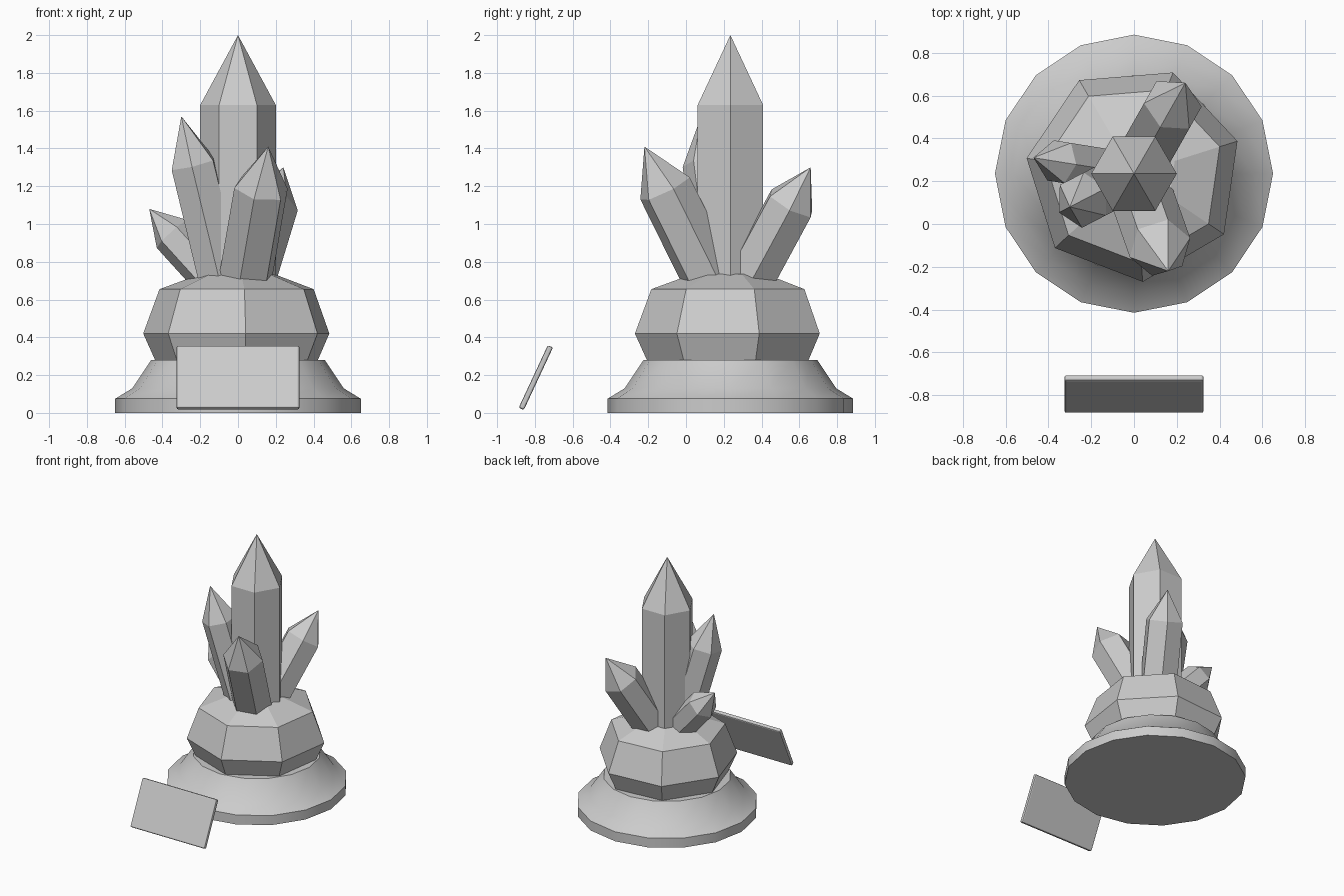
import bpy, bmesh, math
from mathutils import Matrix, Vector

if "Cube" in bpy.data.objects:
    bpy.data.objects.remove(bpy.data.objects["Cube"])

CY = 0.235  # centre of the display in y


def make(name, bm):
    bmesh.ops.recalc_face_normals(bm, faces=bm.faces)
    me = bpy.data.meshes.new(name)
    bm.to_mesh(me)
    bm.free()
    ob = bpy.data.objects.new(name, me)
    bpy.context.collection.objects.link(ob)
    return ob


def lathe(name, profile, sides, offset=0.0, mat=Matrix()):
    """Rings of (radius, z); a zero radius makes a point, open ends are capped."""
    bm = bmesh.new()
    rings = []
    for r, z in profile:
        n = sides if r > 0 else 1
        rings.append([bm.verts.new(mat @ Vector((
            r * math.cos(offset + math.tau * i / sides),
            r * math.sin(offset + math.tau * i / sides), z))) for i in range(n)])
    for a, b in zip(rings, rings[1:]):
        for i in range(sides):
            j = (i + 1) % sides
            if len(b) == 1:
                bm.faces.new((a[i], a[j], b[0]))
            else:
                bm.faces.new((a[i], a[j], b[j], b[i]))
    for ring in (rings[0], rings[-1]):
        if len(ring) > 1:
            bm.faces.new(ring)
    return make(name, bm)


def crystal(name, tip, radius, point, roll=0.0, start=0.09, z0=0.66):
    """Hexagonal crystal leaning outward from the rock to its tip."""
    tip = Vector(tip)
    out = Vector((tip.x, tip.y - CY, 0))
    az = math.atan2(out.y, out.x)
    foot = Vector((0, CY, z0)) + Vector((math.cos(az), math.sin(az), 0)) * start
    axis = tip - foot
    tilt = math.atan2(math.hypot(axis.x, axis.y), axis.z)
    mat = (Matrix.Translation(foot) @ Matrix.Rotation(az, 4, 'Z')
           @ Matrix.Rotation(tilt, 4, 'Y'))
    h = axis.length
    return lathe(name, [(radius, 0), (radius, h - point), (0, h)], 6,
                 math.radians(roll), mat)


centre = Matrix.Translation((0, CY, 0))

# round pedestal
base = lathe("pedestal", [(0.65, 0), (0.65, 0.075), (0.56, 0.13), (0.46, 0.28)],
             16, 0, centre)
bpy.context.view_layer.objects.active = base
base.select_set(True)
bpy.ops.object.shade_smooth_by_angle(angle=math.radians(30))
base.select_set(False)

# seven-sided rock
lathe("rock", [(0.43, 0.25), (0.507, 0.42), (0.42, 0.655), (0.2, 0.735)],
      7, math.radians(17.5), centre)

# crystals
lathe("main_crystal", [(0.2, 0.6), (0.2, 1.63), (0, 2.0)], 6, 0, centre)
crystal("front_crystal", (0.16, -0.22, 1.41), 0.148, 0.25, -32)
crystal("back_crystal", (0.24, 0.66, 1.30), 0.14, 0.225)
crystal("left_crystal", (-0.30, 0.08, 1.57), 0.13, 0.26)
crystal("small_crystal", (-0.47, 0.31, 1.08), 0.11, 0.18)

# leaning plaque in front
bm = bmesh.new()
bmesh.ops.create_cube(bm, size=1.0, matrix=Matrix.Diagonal((0.65, 0.03, 0.365, 1)))
bmesh.ops.bevel(bm, geom=bm.edges[:], offset=0.009, segments=2, profile=0.5,
                affect='EDGES')
bmesh.ops.transform(bm, verts=bm.verts, matrix=Matrix.Translation((0, -0.795, 0.187))
                    @ Matrix.Rotation(math.radians(-25), 4, 'X'))
make("plaque", bm)
